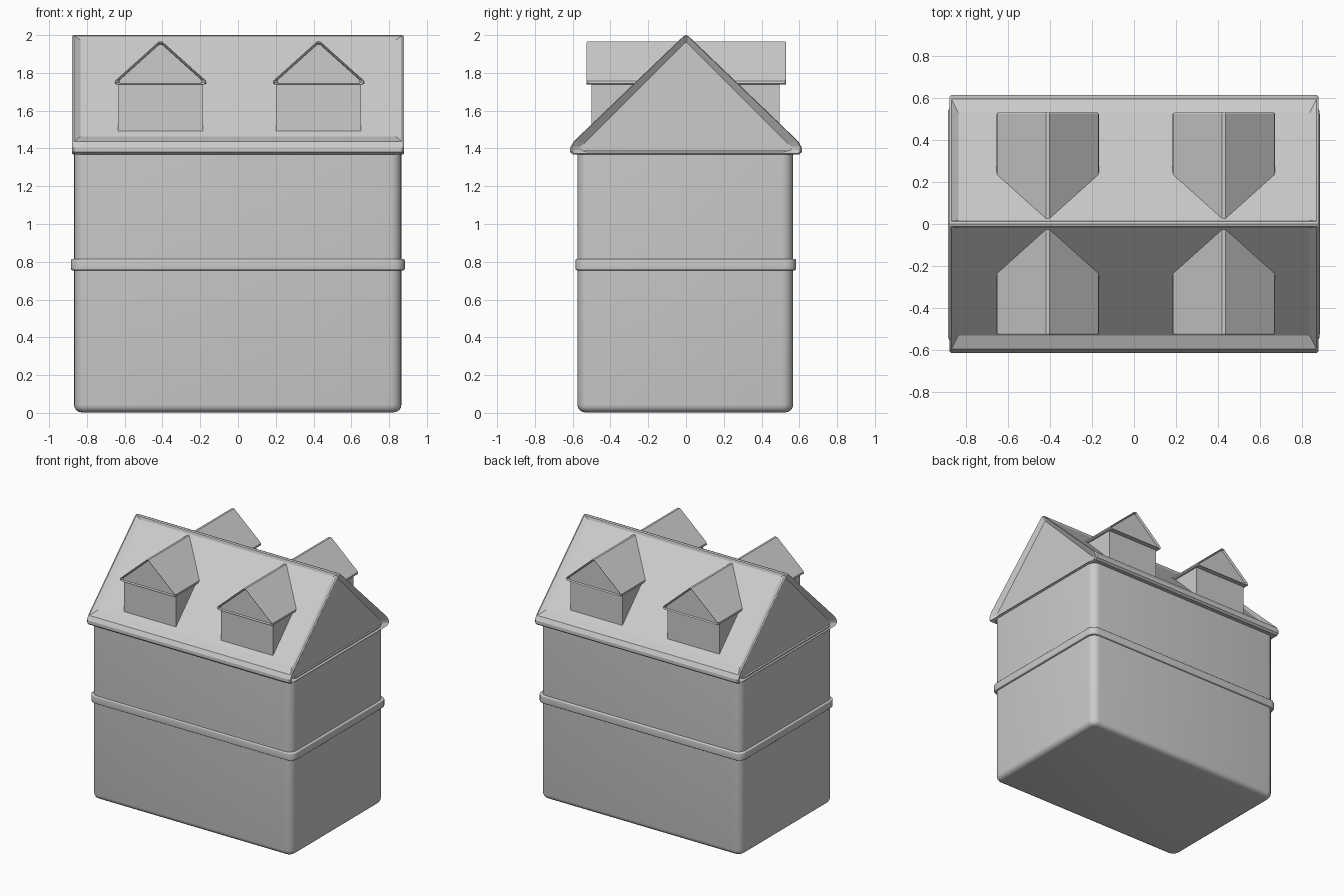
import bpy, bmesh

if "Cube" in bpy.data.objects:
    bpy.data.objects.remove(bpy.data.objects["Cube"])


def finish(name, bm, smooth=False):
    bmesh.ops.recalc_face_normals(bm, faces=bm.faces)
    mesh = bpy.data.meshes.new(name)
    bm.to_mesh(mesh)
    bm.free()
    ob = bpy.data.objects.new(name, mesh)
    bpy.context.collection.objects.link(ob)
    if smooth:
        bpy.ops.object.select_all(action='DESELECT')
        ob.select_set(True)
        bpy.context.view_layer.objects.active = ob
        bpy.ops.object.shade_smooth_by_angle(angle=0.6)
    return ob


def rounded_block(name, lo, hi, corner, bottom, top):
    bm = bmesh.new()
    bmesh.ops.create_cube(bm, size=1)
    for v in bm.verts:
        v.co = [lo[i] if v.co[i] < 0 else hi[i] for i in range(3)]
    upright = [e for e in bm.edges if abs(e.verts[0].co.z - e.verts[1].co.z) > 1e-4]
    bmesh.ops.bevel(bm, geom=upright, offset=corner, segments=5, profile=0.5, affect='EDGES')
    for z, width in ((lo[2], bottom), (hi[2], top)):
        if width:
            rim = [e for e in bm.edges if all(abs(v.co.z - z) < 1e-4 for v in e.verts)]
            bmesh.ops.bevel(bm, geom=rim, offset=width, segments=4, profile=0.5, affect='EDGES')
    return finish(name, bm, True)


def bridge(bm, a, b):
    n = len(a)
    for i in range(n):
        bm.faces.new((a[i], a[(i + 1) % n], b[(i + 1) % n], b[i]))


# Walls and floor band
rounded_block("house_walls", (-0.868, -0.575, 0.003), (0.865, 0.567, 1.39), 0.06, 0.04, 0)
rounded_block("floor_band", (-0.885, -0.585, 0.755), (0.883, 0.583, 0.815), 0.06, 0.008, 0.008)


# Main roof: prism whose slopes and gables are sunk inside a raised rim
def main_roof():
    bm = bmesh.new()

    def verts(points):
        return [bm.verts.new(p) for p in points]

    # Bottom plate, eave edge, and slightly flattened ridge
    half = [(0.597, 1.367), (0.613, 1.38), (0.613, 1.405), (0.595, 1.437), (0.013, 1.995)]
    profile = half + [(0, 2.0)] + [(-y, z) for y, z in reversed(half)]
    rims = {}
    for s in (-1, 1):
        rims[s] = verts([(s * 0.868, y, z) for y, z in profile])
    n = len(profile)
    for i in range(n):
        if i in (3, n - 5):
            continue
        j = (i + 1) % n
        bm.faces.new((rims[-1][i], rims[-1][j], rims[1][j], rims[1][i]))
    # Sunken slopes
    for side, lo, hi in ((1, 3, 4), (-1, n - 4, n - 5)):
        outer = [rims[-1][lo], rims[1][lo], rims[1][hi], rims[-1][hi]]
        inner = verts([(-0.835, side * 0.53, 1.463), (0.835, side * 0.53, 1.463),
                       (0.835, side * 0.018, 1.975), (-0.835, side * 0.018, 1.975)])
        bridge(bm, outer, inner)
        bm.faces.new(inner)
    # Gable rims and sunken gable faces
    for s in (-1, 1):
        edge = verts([(s * 0.878, y * 0.985, 1.372 + (z - 1.367) * 0.985) for y, z in profile])
        bridge(bm, rims[s], edge)
        gable = half[:2] + [(0.56, 1.41), (0.54, 1.425), (0.008, 1.958)]
        gable[0], gable[1] = (0.55, 1.39), (0.56, 1.395)
        gable = gable + [(0, 1.962)] + [(-y, z) for y, z in reversed(gable)]
        inner = verts([(s * 0.852, y, z) for y, z in gable])
        bridge(bm, edge, inner)
        bm.faces.new(inner)
    return finish("main_roof", bm)


main_roof()


def prism(name, profile, sections):
    """Loft an x/z profile through (y, inset scale) sections along y."""
    bm = bmesh.new()
    cx = sum(p[0] for p in profile) / len(profile)
    cz = sum(p[1] for p in profile) / len(profile)
    rings = [[bm.verts.new((cx + (x - cx) * k, y, cz + (z - cz) * k)) for x, z in profile]
             for y, k in sections]
    for a, b in zip(rings, rings[1:]):
        bridge(bm, a, b)
    bm.faces.new(rings[0])
    bm.faces.new(rings[-1])
    return finish(name, bm)


# Dormers: each pair runs through the roof from front to back
for tag, cx in (("left", -0.41), ("right", 0.427)):
    w = 0.225
    prism(f"{tag}_dormer_walls",
          [(cx - w, 1.46), (cx + w, 1.46), (cx + w, 1.75), (cx - w, 1.75)],
          [(-0.5, 1), (0.495, 1)])
    roof = [(0.233, 1.738), (0.243, 1.745), (0.241, 1.758), (0.008, 1.967)]
    profile = [(cx + x, z) for x, z in roof] + [(cx - x, z) for x, z in reversed(roof)]
    prism(f"{tag}_dormer_roof", profile,
          [(-0.512, 0.9), (-0.525, 0.95), (-0.527, 0.975), (-0.52, 1),
           (0.523, 1), (0.53, 0.975), (0.528, 0.95), (0.515, 0.9)])
